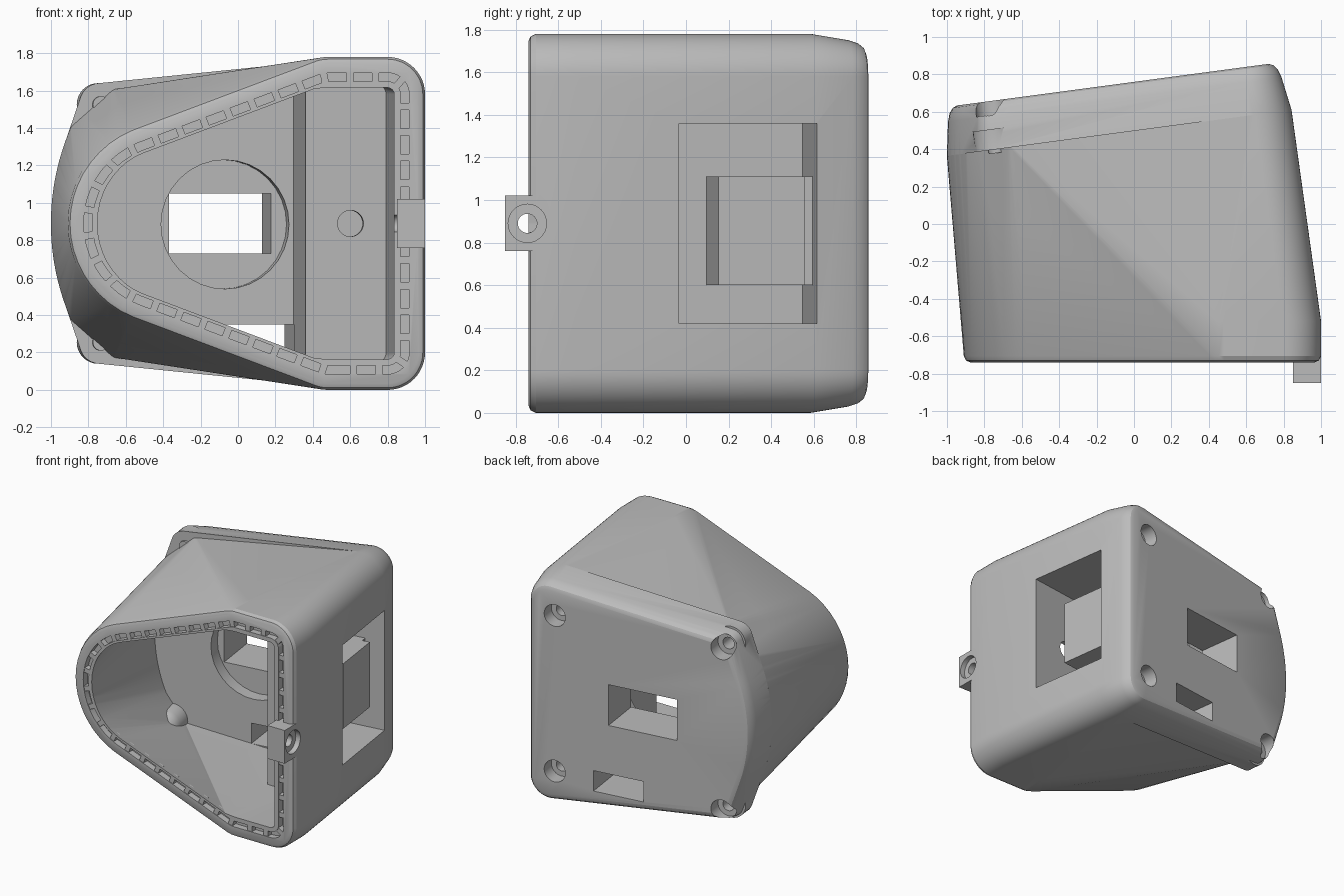
import bpy, bmesh, math
from mathutils import Matrix, Vector
from mathutils.geometry import convex_hull_2d

if "Cube" in bpy.data.objects:
    bpy.data.objects.remove(bpy.data.objects["Cube"])

MID = 0.89
TILT = math.atan(0.1335)
# Rear frame: u along the tilted back, d along its outward normal, z up
REAR = Matrix.Translation((0, 0.76, 0)) @ Matrix.Rotation(TILT, 4, 'Z')
FRONT = Matrix.Identity(4)

grey = bpy.data.materials.new("grey plastic")
grey.diffuse_color = (0.50, 0.50, 0.50, 1)
grey.use_nodes = True
grey.node_tree.nodes["Principled BSDF"].inputs["Base Color"].default_value = grey.diffuse_color


def finish(bm, name):
    bmesh.ops.recalc_face_normals(bm, faces=bm.faces)
    me = bpy.data.meshes.new(name)
    bm.to_mesh(me)
    bm.free()
    me.materials.append(grey)
    ob = bpy.data.objects.new(name, me)
    bpy.context.collection.objects.link(ob)
    return ob


def hull(name, pts):
    bm = bmesh.new()
    for p in pts:
        bm.verts.new(p)
    res = bmesh.ops.convex_hull(bm, input=bm.verts)
    junk = [g for g in res["geom_interior"] + res["geom_unused"] if isinstance(g, bmesh.types.BMVert)]
    bmesh.ops.delete(bm, geom=list(set(junk)), context='VERTS')
    bmesh.ops.dissolve_limit(bm, angle_limit=0.002, verts=bm.verts, edges=bm.edges)
    return finish(bm, name)


def box(name, frame, lo, hi):
    return hull(name, [frame @ Vector((x, y, z)) for x in (lo[0], hi[0])
                       for y in (lo[1], hi[1]) for z in (lo[2], hi[2])])


def rod(name, frame, u, z, r, d0, d1, r1=None):
    pts = []
    for d, rr in ((d0, r), (d1, r1 or r)):
        for i in range(32):
            a = math.tau * i / 32
            pts.append(frame @ Vector((u + rr * math.cos(a), d, z + rr * math.sin(a))))
    return hull(name, pts)


def combine(a, b, op='DIFFERENCE'):
    m = a.modifiers.new("b", 'BOOLEAN')
    m.object, m.operation, m.solver = b, op, 'EXACT'
    dg = bpy.context.evaluated_depsgraph_get()
    me = bpy.data.meshes.new_from_object(a.evaluated_get(dg))
    a.modifiers.clear()
    a.data = me
    bpy.data.objects.remove(b)


def circles(specs, off):
    """Points of circles given as (x, height above middle, radius), mirrored about the middle."""
    pts = []
    for x, h, r in specs:
        for s in ((1, -1) if h else (1,)):
            for i in range(48):
                a = math.tau * i / 48
                pts.append((x + (r - off) * math.cos(a), MID + s * h + (r - off) * math.sin(a)))
    return pts


def front_profile(off):
    return circles([(0.8, 0.69, 0.2), (0.48, 0.69, 0.2), (-0.36, 0, 0.55)], off)


def back_profile(off, corner, span):
    pts = circles([(0.615, 0.69, 0.2), corner], off)
    for i in range(-12, 13):    # bowed left edge
        a = math.pi + span * i / 12
        pts.append((0.226 + (1.27 - off) * math.cos(a), MID + (1.27 - off) * math.sin(a)))
    return pts


def place(frame, pts, d):
    return [frame @ Vector((u, d, z)) for u, z in pts]


BODY_CORNER, LID_CORNER = (-0.68, 0.66, 0.06), (-0.78, 0.64, 0.11)
DEEP = -0.45    # inner face of the back wall

# Outer body: teardrop front blended to the tilted back
pts = []
for y, off in ((-0.74, 0.035), (-0.73, 0.012), (-0.705, 0), (-0.52, 0)):
    pts += place(FRONT, front_profile(off), y)
pts += place(REAR, back_profile(0, BODY_CORNER, 0.42), -0.26)
housing = hull("housing", pts)

# Back lid with tapered, rounded edge
pts = []
for d, off in ((-0.26, 0), (-0.08, 0.03), (-0.035, 0.045), (-0.01, 0.065), (0, 0.09)):
    pts += place(REAR, back_profile(off, LID_CORNER, 0.46), d)
combine(housing, hull("lid", pts), 'UNION')

# Hollow interior, leaving a block on the right for the side pocket
pts = place(FRONT, front_profile(0.165), -0.8) + place(FRONT, front_profile(0.165), -0.6)
pts += place(REAR, back_profile(0.12, (-0.68, 0.64, 0.13), 0.40), DEEP)
cavity = hull("cavity", pts)
combine(cavity, box("pocket_block", REAR, (0.238, -0.95, -1), (2, 1, 3)))
combine(housing, cavity)

# Screw bosses with rounded ends on the left corners
for s in (1, -1):
    pts = []
    for d, r in ((-0.15, 0.115), (-0.56, 0.115), (-0.60, 0.105), (-0.64, 0.08), (-0.66, 0.045)):
        pts += place(REAR, [(-0.775 + r * math.cos(math.tau * i / 32), MID + s * 0.635
                             + r * math.sin(math.tau * i / 32)) for i in range(32)], d)
    combine(housing, hull("boss", pts), 'UNION')

# Stepped screw holes in the back
for u, h in ((0.56, 0.61), (-0.775, 0.635)):
    for s in (1, -1):
        combine(housing, rod("bore", REAR, u, MID + s * h, 0.085, 0.05, -0.11))
        combine(housing, rod("pilot", REAR, u, MID + s * h, 0.045, -0.05, -0.28))

# Back window, lower slot and round recess on the inside
combine(housing, box("window", REAR, (-0.42, -0.6, 0.73), (0.13, 0.1, 1.05)))
combine(housing, box("slot", REAR, (-0.15, -0.47, 0.19), (0.25, 0.1, 0.35)))
combine(housing, rod("recess", REAR, -0.13, 0.885, 0.345, -0.35, -0.6))

# Side pocket with a hole through its front wall
combine(housing, box("pocket", REAR, (0.30, -0.91, 0.42), (1.3, -0.255, 1.36)))
combine(housing, rod("pocket_hole", REAR, 0.48, 0.89, 0.07, -1.1, -0.85))
block = box("pocket_insert", REAR, (0.29, -0.71, 0.60), (0.72, -0.30, 1.11))
inner = box("insert_back", REAR, (0.29, -0.31, 0.60), (0.66, -0.25, 1.11))

# Seal groove around the front rim
groove = hull("groove", place(FRONT, front_profile(0.085), -0.8) + place(FRONT, front_profile(0.085), -0.69))
combine(groove, hull("core", place(FRONT, front_profile(0.13), -0.9) + place(FRONT, front_profile(0.13), -0.6)))
combine(housing, groove)

# Small pegs spaced along the groove
flat = [Vector(p) for p in front_profile(0.1075)]
loop = [flat[i] for i in convex_hull_2d(flat)]
bm = bmesh.new()
step, travel = 0.137, 0.0
for a, b in zip(loop, loop[1:] + loop[:1]):
    seg = b - a
    t = step - travel
    while t <= seg.length:
        p = a + seg.normalized() * t
        m = (Matrix.Translation((p.x, -0.711, p.y))
             @ Matrix.Rotation(-math.atan2(seg.y, seg.x), 4, 'Y')
             @ Matrix.Diagonal((0.038, 0.048, 0.05, 1)))
        bmesh.ops.create_cube(bm, size=1, matrix=m)
        t += step
    travel = seg.length - (t - step)
pegs = finish(bm, "seal_pegs")

# Hinge tab with a stepped pin hole running sideways
tab = box("hinge_tab", FRONT, (0.85, -0.85, 0.76), (1.0, -0.66, 1.02))
SIDE = Matrix.Translation((0, -0.745, 0)) @ Matrix.Rotation(-math.pi / 2, 4, 'Z')
combine(tab, rod("pin_hole", SIDE, 0, 0.89, 0.045, 0.8, 1.1))
combine(tab, rod("pin_recess", SIDE, 0, 0.89, 0.09, 0.96, 1.1))
combine(housing, rod("pin_recess", SIDE, 0, 0.89, 0.09, 0.96, 1.1))
combine(housing, rod("pin_hole", SIDE, 0, 0.89, 0.045, 0.7, 1.1))

# Smooth the curved skins, keeping crisp edges
bpy.ops.object.select_all(action='DESELECT')
for ob in (housing, tab):
    ob.select_set(True)
bpy.context.view_layer.objects.active = housing
bpy.ops.object.shade_smooth_by_angle(angle=math.radians(25))
